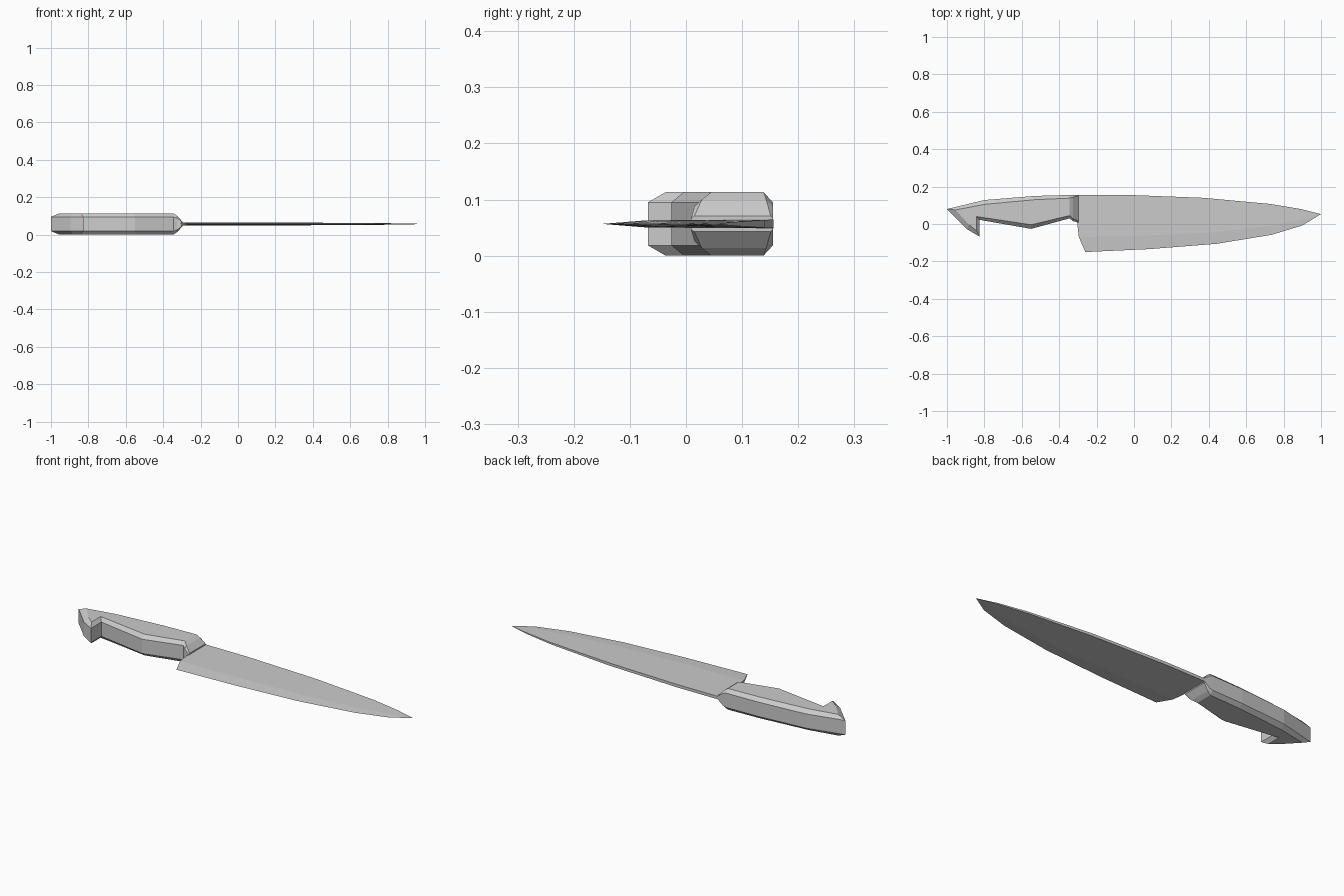
import bpy, bmesh

if "Cube" in bpy.data.objects:
    bpy.data.objects.remove(bpy.data.objects["Cube"])

ZC = 0.0567  # mid-plane of the knife


def loft(name, rings, close_end=True):
    """Skin equal-length closed rings and cap the ends."""
    bm = bmesh.new()
    vs = [[bm.verts.new(p) for p in r] for r in rings]
    n = len(rings[0])
    for a, b in zip(vs, vs[1:]):
        for i in range(n):
            j = (i + 1) % n
            bm.faces.new((a[i], a[j], b[j], b[i]))
    bm.faces.new(vs[0])
    if close_end:
        bm.faces.new(vs[-1])
    bmesh.ops.remove_doubles(bm, verts=bm.verts, dist=0.0004)
    bmesh.ops.recalc_face_normals(bm, faces=bm.faces)
    me = bpy.data.meshes.new(name)
    bm.to_mesh(me)
    bm.free()
    ob = bpy.data.objects.new(name, me)
    bpy.context.collection.objects.link(ob)
    return ob


# Handle: outline with chamfered top and bottom
outer = [(-1, .08), (-.80, .128), (-.53, .15), (-.345, .155), (-.345, .03),
         (-.55, -.026), (-.825, .022), (-.825, -.068), (-.895, -.026)]
inner = [(-.955, .075), (-.80, .105), (-.53, .13), (-.345, .138), (-.345, .045),
         (-.55, -.004), (-.842, .04), (-.842, -.036), (-.882, -.004)]
layers = [(inner, 0), (outer, .0185), (outer, .095), (inner, 2 * ZC)]
loft("handle", [[(x, y, z) for x, y in o] for o, z in layers])


# Bolster: octagonal section tapering down to the blade
def octagon(x, y0, y1, h, cy0, cy1, ch):
    half = [(y0, h - ch), (y0 + cy0, h), (y1 - cy1, h), (y1, h - ch)]
    pts = half + [(y, -z) for y, z in reversed(half)]
    return [(x, y, ZC + z) for y, z in pts]


loft("bolster", [octagon(-.345, .03, .155, ZC, .015, .017, .0185),
                 octagon(-.325, .015, .155, .043, .013, .012, .012),
                 octagon(-.298, .009, .155, .014, .006, .004, .004)])

# Blade: stations of spine, start of ground bevel, cutting edge, half thickness
stations = [
    ((-.32, .155), (-.295, -.07), (-.26, -.15), .008),
    ((-.05, .156), (.07, -.062), (.085, -.134), .0078),
    ((.37, .14), (.42, -.045), (.44, -.106), .007),
    ((.73, .107), (.72, -.012), (.735, -.058), .0048),
    ((.89, .08), (.89, .022), (.90, -.008), .003),
    ((1, .053), (1, .053), (1, .053), 0),
]
rings = []
for s, m, e, h in stations:
    rings.append([(*s, ZC + h), (*m, ZC + h * .8), (*e, ZC), (*m, ZC - h * .8), (*s, ZC - h)])
loft("blade", rings, close_end=False)
